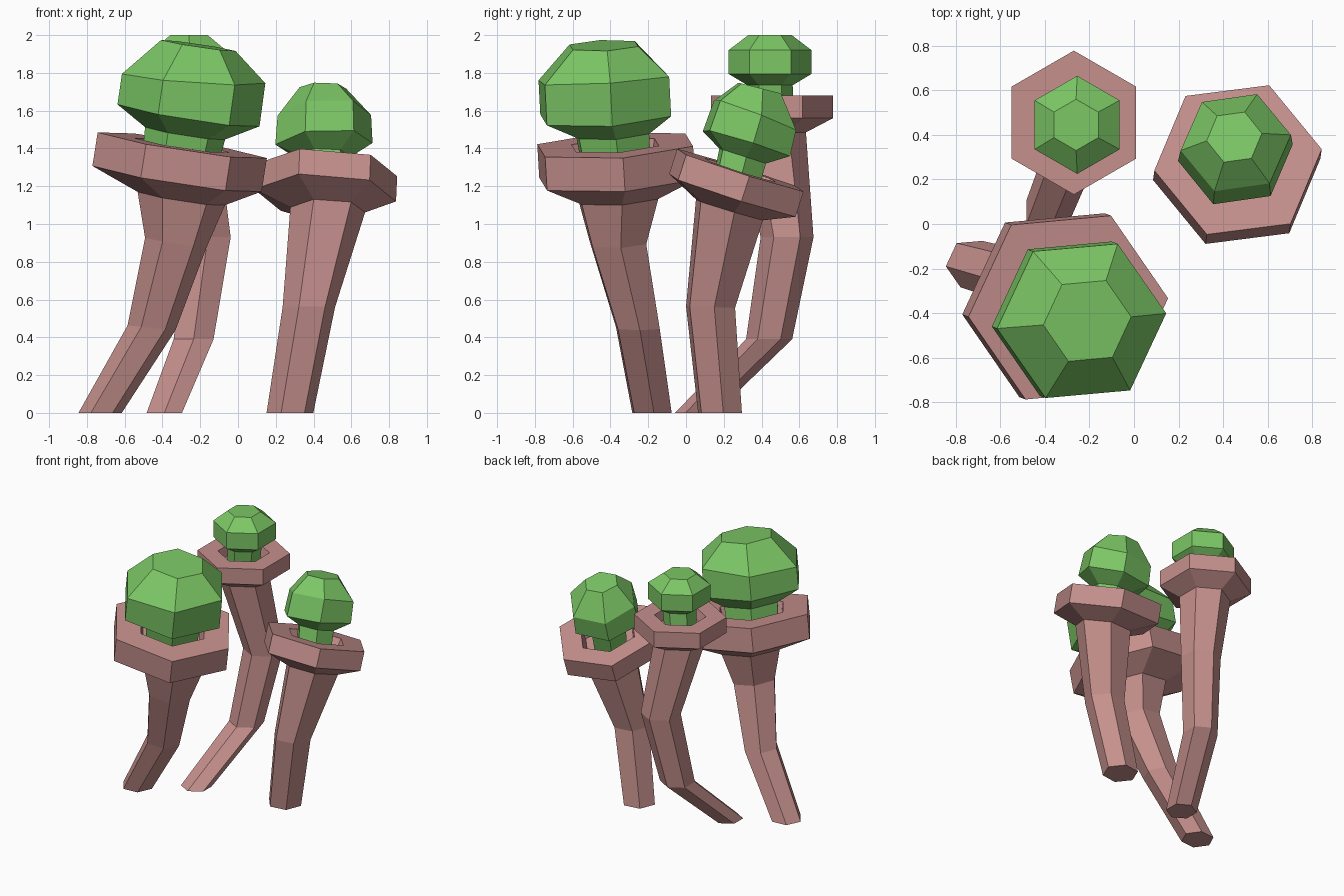
import bpy
import bmesh
from math import cos, sin, radians
from mathutils import Vector

if "Cube" in bpy.data.objects:
    bpy.data.objects.remove(bpy.data.objects["Cube"], do_unlink=True)


def make_material(name, color):
    material = bpy.data.materials.new(name)
    material.use_nodes = True
    material.diffuse_color = color
    shader = material.node_tree.nodes["Principled BSDF"]
    shader.inputs["Base Color"].default_value = color
    shader.inputs["Roughness"].default_value = 0.9
    return material


ROSE = make_material("dusty rose", (0.56, 0.28, 0.265, 1))
GREEN = make_material("leaf green", (0.20, 0.57, 0.13, 1))


def normal_of(slope):
    """Unit normal of a plane rising by slope along x and y."""
    return Vector((-slope[0], -slope[1], 1)).normalized()


def loft(name, sections, phase, material):
    """Skin hexagons given as (centre, radius, slope), closed at both ends."""
    bm = bmesh.new()
    rings = []
    for centre, radius, slope in sections:
        turn = Vector((0, 0, 1)).rotation_difference(normal_of(slope))
        ring = []
        for i in range(6):
            angle = radians(phase + 60 * i)
            offset = turn @ Vector((cos(angle), sin(angle), 0)) * radius
            ring.append(bm.verts.new(Vector(centre) + offset))
        rings.append(ring)
    for low, high in zip(rings, rings[1:]):
        for i in range(6):
            j = (i + 1) % 6
            bm.faces.new((low[i], low[j], high[j], high[i]))
    bm.faces.new(rings[0][::-1])
    bm.faces.new(rings[-1])
    bmesh.ops.recalc_face_normals(bm, faces=bm.faces)
    mesh = bpy.data.meshes.new(name)
    bm.to_mesh(mesh)
    bm.free()
    mesh.materials.append(material)
    obj = bpy.data.objects.new(name, mesh)
    bpy.context.collection.objects.link(obj)
    return obj


def stalk(side, phase, stem, rim, bulb):
    """Bent stem with a hollow rim, and a faceted bulb on a neck inside it."""
    centre, radius, slope, thickness = rim
    centre, axis = Vector(centre), normal_of(slope)
    hole = radius * 0.56
    floor = centre - axis * thickness * 0.6
    cup = [
        (centre - axis * thickness, radius, slope),
        (centre, radius, slope),
        (centre, hole, slope),
        (floor, hole * 0.9, slope),
    ]
    loft(side + "_stalk", stem + cup, phase, ROSE)
    neck = (floor - axis * 0.01, bulb[0][1] * 0.94, slope)
    loft(side + "_bulb", [neck] + bulb, phase, GREEN)


FLAT = (0, 0)

# Large stalk at the front right
stalk(
    "right", 5,
    [((-0.73, -0.18, 0), 0.115, FLAT),
     ((-0.458, -0.255, 0.45), 0.128, (-0.1, 0)),
     ((-0.33, -0.36, 0.9), 0.165, (-0.17, 0.03)),
     ((-0.30, -0.36, 1.135), 0.235, (-0.157, 0.06))],
    ((-0.295, -0.375, 1.417), 0.455, (-0.157, 0.06), 0.18),
    [((-0.28, -0.39, 1.48), 0.215, (-0.16, 0.06)),
     ((-0.262, -0.425, 1.575), 0.382, (-0.16, 0.06)),
     ((-0.235, -0.435, 1.77), 0.382, (-0.07, 0.06)),
     ((-0.21, -0.435, 1.945), 0.20, (-0.15, 0.04))],
)

# Medium stalk on the left, leaning back
stalk(
    "left", 8,
    [((0.275, 0.18, 0), 0.125, FLAT),
     ((0.375, 0.13, 0.56), 0.14, (0, -0.03)),
     ((0.475, 0.23, 1.075), 0.20, (-0.03, -0.3))],
    ((0.467, 0.288, 1.285), 0.38, (-0.045, -0.32), 0.14),
    [((0.455, 0.30, 1.36), 0.14, (0, -0.32)),
     ((0.455, 0.32, 1.425), 0.26, (0.06, -0.31)),
     ((0.457, 0.365, 1.575), 0.25, (0.06, -0.38)),
     ((0.45, 0.39, 1.72), 0.125, (0, -0.25))],
)

# Tall slim stalk at the back
stalk(
    "back", 30,
    [((-0.39, 0.05, 0), 0.108, FLAT),
     ((-0.235, 0.44, 0.39), 0.122, FLAT),
     ((-0.16, 0.535, 0.93), 0.14, FLAT),
     ((-0.265, 0.455, 1.485), 0.18, FLAT)],
    ((-0.27, 0.455, 1.68), 0.323, FLAT, 0.12),
    [((-0.255, 0.445, 1.735), 0.12, FLAT),
     ((-0.255, 0.445, 1.795), 0.22, FLAT),
     ((-0.255, 0.445, 1.92), 0.22, FLAT),
     ((-0.26, 0.445, 2.0), 0.115, FLAT)],
)
